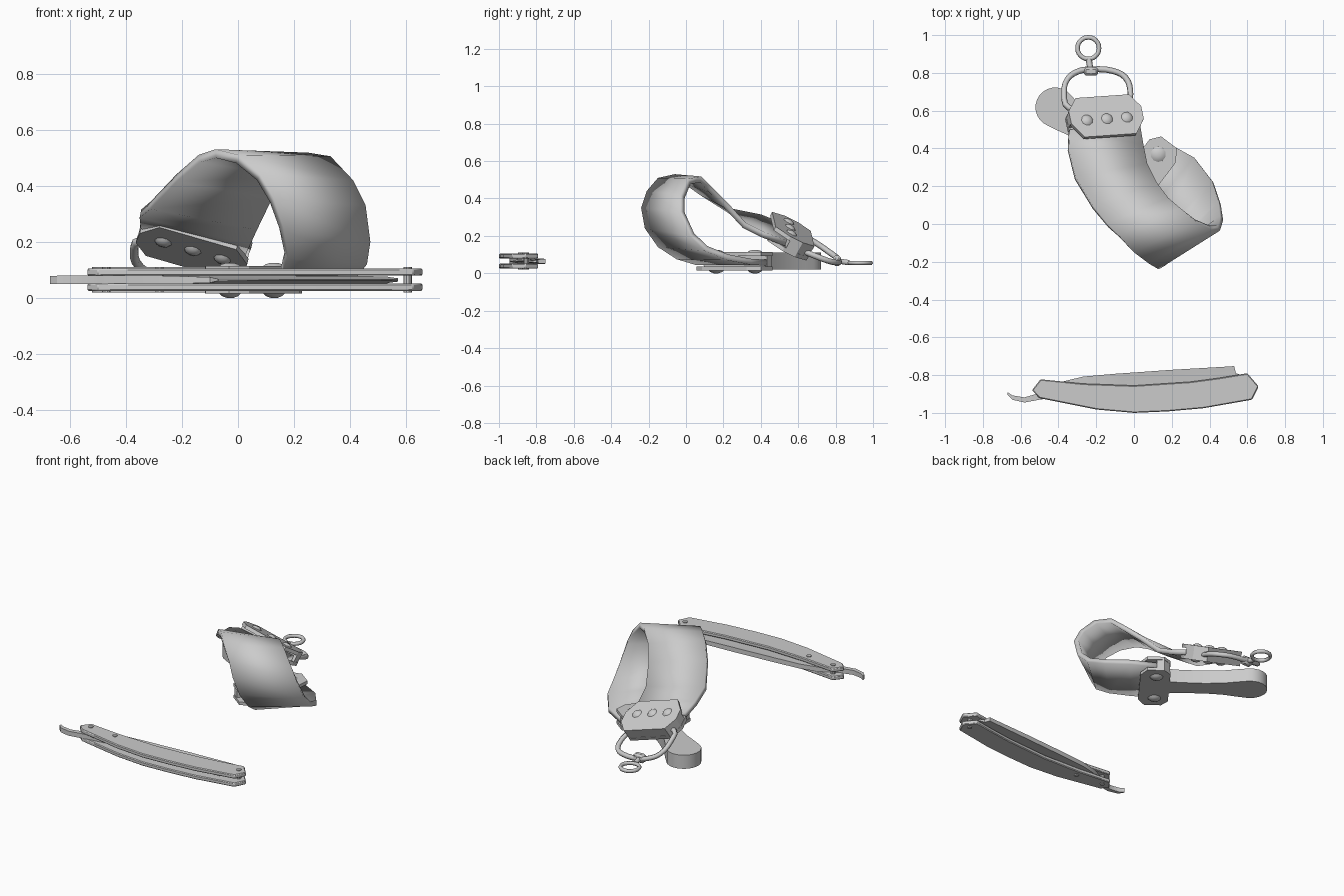
import bpy, bmesh
from math import sin, cos, pi, radians
from mathutils import Matrix, Vector

if "Cube" in bpy.data.objects:
    bpy.data.objects.remove(bpy.data.objects["Cube"])


def finish(bm, name, matrix=None, bevel=0, angle=30):
    bmesh.ops.recalc_face_normals(bm, faces=bm.faces)
    me = bpy.data.meshes.new(name)
    bm.to_mesh(me)
    bm.free()
    ob = bpy.data.objects.new(name, me)
    bpy.context.collection.objects.link(ob)
    if matrix:
        ob.matrix_world = matrix
    if bevel:
        b = ob.modifiers.new("bevel", 'BEVEL')
        b.width, b.segments, b.limit_method = bevel, 1, 'ANGLE'
    for o in bpy.context.selected_objects:
        o.select_set(False)
    ob.select_set(True)
    bpy.context.view_layer.objects.active = ob
    bpy.ops.object.shade_smooth_by_angle(angle=radians(angle))
    return ob


def prism(name, pts, z0, z1, matrix=None, bevel=0.0):
    bm = bmesh.new()
    lo = [bm.verts.new((x, y, z0)) for x, y in pts]
    hi = [bm.verts.new((x, y, z1)) for x, y in pts]
    bm.faces.new(lo)
    bm.faces.new(hi)
    n = len(pts)
    for i in range(n):
        j = (i + 1) % n
        bm.faces.new((lo[i], lo[j], hi[j], hi[i]))
    return finish(bm, name, matrix, bevel)


def loft(name, rings):
    bm = bmesh.new()
    rows = [[bm.verts.new(p) for p in r] for r in rings]
    for a, b in zip(rows, rows[1:]):
        for i in range(len(a)):
            j = (i + 1) % len(a)
            bm.faces.new((a[i], a[j], b[j], b[i]))
    bm.faces.new(rows[0])
    bm.faces.new(rows[-1])
    return finish(bm, name)


def rivet(name, x, y, z, r, h, matrix=None):
    # low dome made of stacked rings; negative h points down
    loops = [[(x + r * s * cos(k * pi / 5), y + r * s * sin(k * pi / 5), z + h * t)
              for k in range(10)] for s, t in ((1, 0), (0.75, 0.6), (0.3, 1))]
    ob = loft(name, loops)
    if matrix:
        ob.matrix_world = matrix


def tube(name, pts, r, closed=False):
    cu = bpy.data.curves.new(name, 'CURVE')
    cu.dimensions = '3D'
    cu.bevel_depth, cu.bevel_resolution, cu.resolution_u = r, 1, 3
    cu.use_fill_caps = True
    sp = cu.splines.new('BEZIER')
    sp.bezier_points.add(len(pts) - 1)
    for b, p in zip(sp.bezier_points, pts):
        b.co = p
        b.handle_left_type = b.handle_right_type = 'AUTO'
    sp.use_cyclic_u = closed
    ob = bpy.data.objects.new(name, cu)
    bpy.context.collection.objects.link(ob)


def octagon(w, front, back, corner_f, corner_b, v0, v1):
    return [(-corner_f, front), (corner_f, front), (w, v0), (w, v1),
            (corner_b, back), (-corner_b, back), (-w, v1), (-w, v0)]


# razor handle plates
outline = [(-0.54, -0.88), (-0.495, -0.822), (-0.27, -0.845), (0, -0.855), (0.3, -0.835),
           (0.45, -0.815), (0.6, -0.79), (0.66, -0.86), (0.625, -0.93), (0.37, -0.975),
           (0.18, -0.992), (0, -1.0), (-0.2, -0.982), (-0.5, -0.922)]
for side, z in (("lower", 0.025), ("upper", 0.079)):
    prism("razor_plate_" + side, outline, z, z + 0.026, bevel=0.005)

# razor pins through both plates
for i, (x, y) in enumerate(((-0.47, -0.865), (-0.28, -0.885), (0.605, -0.855))):
    prism("razor_pin_%d" % i, [(x + 0.015 * cos(k * pi / 5), y + 0.015 * sin(k * pi / 5))
                               for k in range(10)], 0.019, 0.111)

# blade with tang and curled tail: x, spine y, edge y, spine half, edge half
stations = [(-0.67, -0.89, -0.905, .014, .014), (-0.645, -0.907, -0.93, .015, .015),
            (-0.58, -0.918, -0.945, .015, .015), (-0.5, -0.895, -0.93, .015, .015),
            (-0.39, -0.837, -0.915, .015, .015), (-0.27, -0.808, -0.90, .015, .015),
            (-0.1, -0.793, -0.90, .015, .010), (-0.07, -0.791, -0.94, .015, .003),
            (0.2, -0.772, -0.945, .015, .002), (0.51, -0.754, -0.915, .013, .002),
            (0.53, -0.752, -0.90, .013, .002), (0.54, -0.79, -0.89, .010, .002),
            (0.57, -0.80, -0.875, .006, .002)]
rings = []
for x, a, b, h, e in stations:
    m, mh = a + (b - a) * 0.45, e + (h - e) * 0.35
    rings.append([(x, a, 0.064 + h), (x, m, 0.064 + mh), (x, b, 0.064 + e),
                  (x, b, 0.064 - e), (x, m, 0.064 - mh), (x, a, 0.064 - h)])
loft("razor_blade", rings)

# strop strap: paired points along its left and right edges
left = [(-.34, .50, .275), (-.345, .40, .315), (-.31, .25, .345), (-.22, .10, .44), (-.14, .0, .51),
        (-.08, -.06, .53), (0, -.15, .51), (.08, -.21, .44), (.13, -.24, .35), (.165, -.22, .24),
        (.18, -.15, .14), (.16, -.05, .075), (.07, .05, .045), (-.09, .155, .04)]
right = [(.03, .54, .175), (.05, .42, .22), (.07, .32, .27), (.12, .22, .38), (.18, .14, .46),
         (.25, .08, .518), (.33, .01, .505), (.41, -.03, .42), (.455, -.035, .33), (.472, .02, .2),
         (.46, .10, .12), (.42, .22, .07), (.32, .35, .045), (.13, .455, .04)]
bm = bmesh.new()
rows = [(bm.verts.new(a), bm.verts.new(b)) for a, b in zip(left, right)]
for (a, b), (c, d) in zip(rows, rows[1:]):
    bm.faces.new((a, c, d, b))
bm.normal_update()
strap = finish(bm, "strop_strap", angle=45)
top_face = max(strap.data.polygons, key=lambda p: p.center.z)
sol = strap.modifiers.new("thickness", 'SOLIDIFY')
sol.thickness = 0.032
sol.offset = -1 if top_face.normal.z > 0 else 1

# end cap frame, tilted with the upper end of the strap
n = Vector((0.25, 0.55, 1)).normalized()
u = Vector((1, 0.07, -0.2885)).normalized()
v = n.cross(u)
cap = Matrix((u, v, n)).transposed().to_4x4()
cap.translation = (-0.155, 0.55, 0.2)
cap_shape = octagon(0.2, -0.115, 0.12, 0.143, 0.148, -0.03, 0.045)
prism("cap_plate_upper", cap_shape, 0.022, 0.045, cap)
prism("cap_plate_lower", cap_shape, -0.045, -0.022, cap)
prism("cap_core", [(-.198, -.02), (.198, -.02), (.198, .045), (.148, .118), (-.148, .118),
                   (-.198, .045)], -0.024, 0.024, cap)
for i in (-1, 0, 1):
    rivet("cap_rivet_upper", i * 0.11, -0.015, 0.044, 0.032, 0.014, cap)
    rivet("cap_rivet_lower", i * 0.11, -0.015, -0.044, 0.032, -0.014, cap)

# wire bail, swivel and hanging eye
tube("bail", [(-.29, .625, .19), (-.345, .615, .205), (-.37, .69, .165), (-.35, .77, .11),
              (-.29, .81, .08), (-.23, .818, .065), (-.11, .81, .058), (-.045, .775, .062),
              (-.02, .71, .085), (-.025, .635, .115)], 0.016)
prism("swivel_block", [(-.265, .785), (-.19, .785), (-.19, .83), (-.265, .83)], 0.04, 0.095,
      bevel=0.012)
tube("swivel_neck", [(-.23, .82, .065), (-.236, .85, .06), (-.238, .872, .057)], 0.016)
tube("hanging_eye", [(-0.242 + 0.057 * cos(k * pi / 4), 0.931 + 0.057 * sin(k * pi / 4), 0.056)
                     for k in range(8)], 0.012, closed=True)

# bracket frame: x across the strap, y toward the grip
axis = Vector((-0.798, 0.603, 0))
across = Vector((0.603, 0.798, 0))
grip = Matrix((across, axis, Vector((0, 0, 1)))).transposed().to_4x4()
grip.translation = (0.05, 0.265, 0)
br_shape = octagon(0.215, -0.10, 0.085, 0.15, 0.165, -0.06, 0.045)
prism("bracket_plate_lower", br_shape, 0.016, 0.036, grip)
prism("bracket_plate_upper", br_shape, 0.092, 0.113, grip)
prism("bracket_core", [(-.21, -.0), (.21, -.0), (.21, .045), (.165, .083), (-.165, .083),
                       (-.21, .045)], 0.035, 0.093, grip)
for x in (-0.13, 0.13):
    rivet("bracket_rivet_lower", x, 0.0, 0.017, 0.042, -0.017, grip)
    rivet("bracket_rivet_upper", x, 0.0, 0.112, 0.042, 0.013, grip)

# grip paddle with a round end
side = [(0.075, 0.05), (0.065, 0.15), (0.062, 0.30), (0.072, 0.42), (0.09, 0.5)]
arc = [(0.105 * cos(radians(a)), 0.585 + 0.105 * sin(radians(a))) for a in range(-15, 196, 15)]
prism("grip_paddle", side + arc + [(-x, y) for x, y in reversed(side)], 0.02, 0.11, grip)
